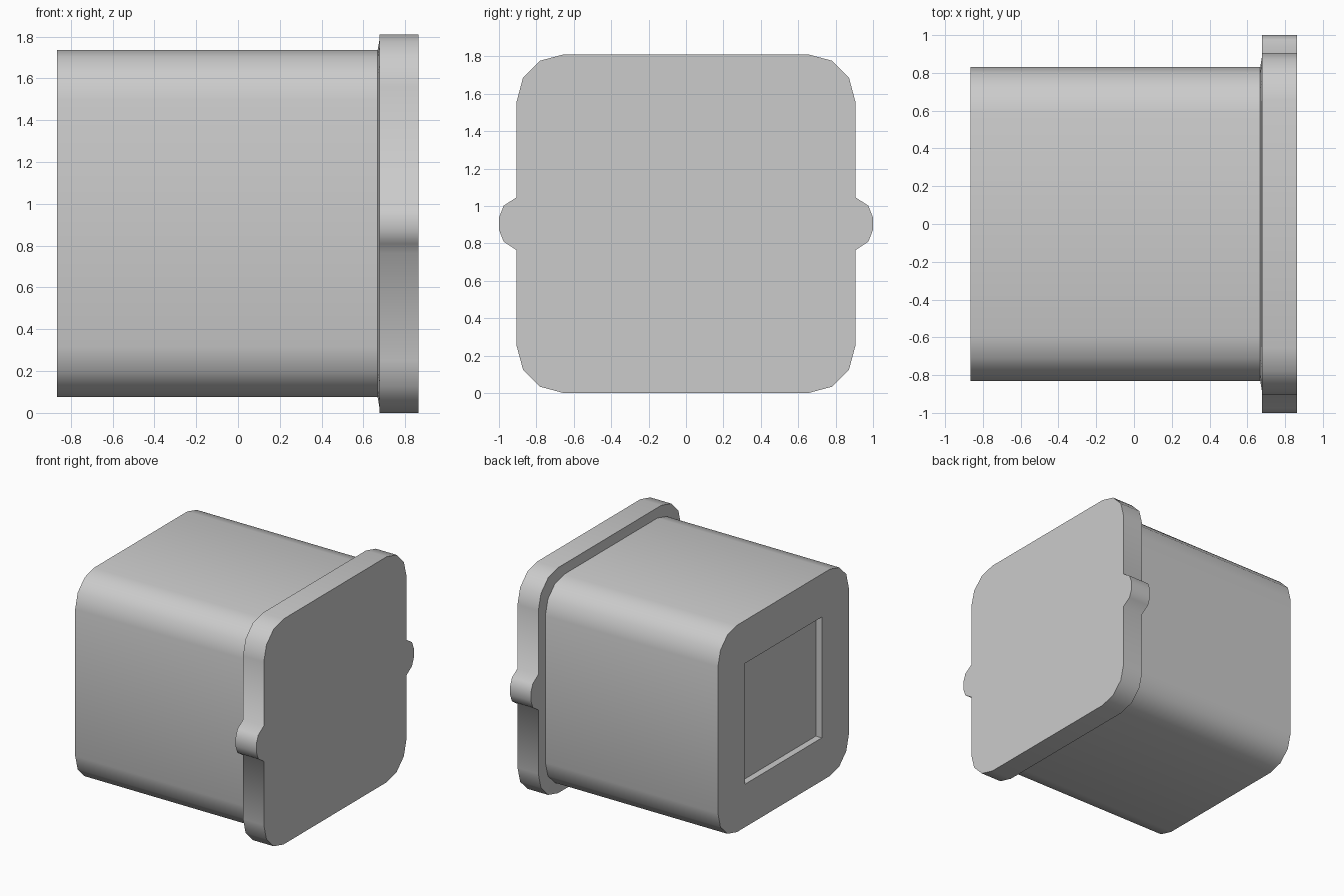
import bpy, bmesh, math

MID_Z = 0.905

old = bpy.data.objects.get("Cube")
if old:
    bpy.data.objects.remove(old, do_unlink=True)

grey = bpy.data.materials.new("plain grey")
grey.use_nodes = True
grey.diffuse_color = (0.6, 0.6, 0.6, 1)
grey.node_tree.nodes["Principled BSDF"].inputs["Base Color"].default_value = (0.6, 0.6, 0.6, 1)


def rounded_square(half, radius, steps=3):
    """Outline in (y, z), counter-clockwise, starting at the upper +y corner."""
    pts = []
    for corner, (sy, sz) in enumerate([(1, 1), (-1, 1), (-1, -1), (1, -1)]):
        for i in range(steps + 1):
            a = math.pi / 2 * (corner + i / steps)
            pts.append((sy * (half - radius) + radius * math.cos(a),
                        sz * (half - radius) + radius * math.sin(a)))
    return pts


def add_ring(bm, x, outline):
    return [bm.verts.new((x, y, z + MID_Z)) for y, z in outline]


def join_rings(bm, a, b):
    n = len(a)
    for i in range(n):
        j = (i + 1) % n
        bm.faces.new((a[i], a[j], b[j], b[i]))


def finish(bm, name):
    bmesh.ops.recalc_face_normals(bm, faces=bm.faces)
    mesh = bpy.data.meshes.new(name)
    bm.to_mesh(mesh)
    bm.free()
    mesh.materials.append(grey)
    obj = bpy.data.objects.new(name, mesh)
    bpy.context.collection.objects.link(obj)
    bpy.ops.object.select_all(action='DESELECT')
    obj.select_set(True)
    bpy.context.view_layer.objects.active = obj
    bpy.ops.object.shade_smooth_by_angle(angle=math.radians(60))


# Body: rounded block, slightly flared where it meets the flange
bm = bmesh.new()
small, wide = rounded_square(0.83, 0.24), rounded_square(0.9, 0.25)
end = add_ring(bm, -0.865, small)
neck = add_ring(bm, 0.668, small)
flare = add_ring(bm, 0.68, wide)
join_rings(bm, end, neck)
join_rings(bm, neck, flare)
bm.faces.new(flare)

# Square recess in the end of the body
square = [(s * 0.487, t * 0.485) for s, t in [(1, 1), (-1, 1), (-1, -1), (1, -1)]]
rim = add_ring(bm, -0.865, square)
floor = add_ring(bm, -0.812, square)
for c in range(4):
    arc = end[c * 4:c * 4 + 4]
    nxt = (c + 1) % 4
    bm.faces.new(arc + [rim[c]])
    bm.faces.new((arc[-1], end[nxt * 4], rim[nxt], rim[c]))
join_rings(bm, rim, floor)
bm.faces.new(floor)
finish(bm, "body")

# Flange: rounded plate with a round tab on each side
bm = bmesh.new()
tab = [(0.905, 0.142), (0.975, 0.096), (1.0, 0.032)]
tab += [(y, -z) for y, z in reversed(tab)]
plate = rounded_square(0.905, 0.25)
outline = plate[:8] + [(-y, z) for y, z in tab] + plate[8:] + [(y, -z) for y, z in tab]
back = add_ring(bm, 0.678, outline)
front = add_ring(bm, 0.863, outline)
join_rings(bm, back, front)
bm.faces.new(back)
bm.faces.new(front)
finish(bm, "flange")
